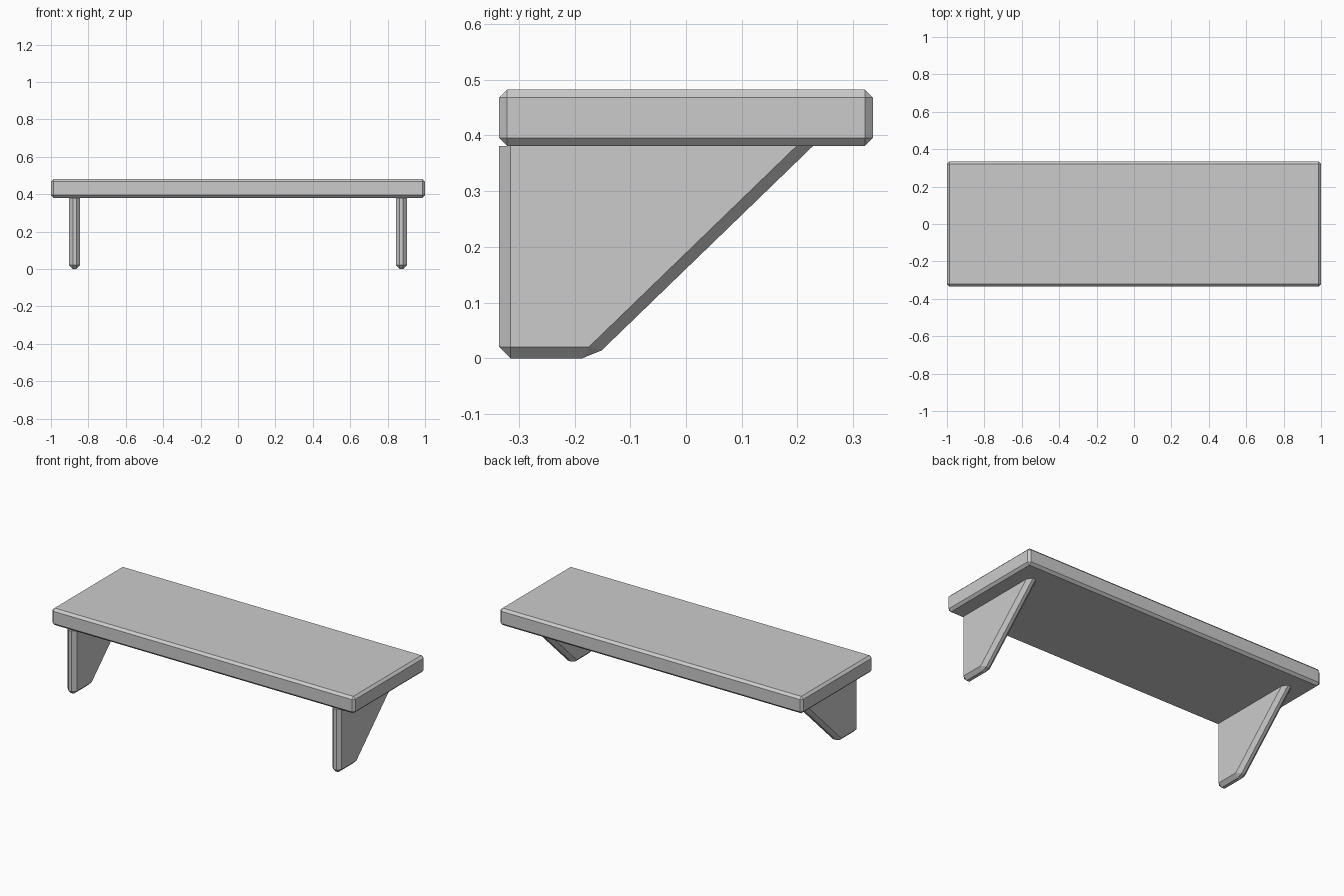
import bpy
import bmesh

cube = bpy.data.objects.get("Cube")
if cube:
    bpy.data.objects.remove(cube, do_unlink=True)

GREY = (0.6, 0.6, 0.6, 1.0)
grey = bpy.data.materials.new("light_grey")
grey.use_nodes = True
grey.diffuse_color = GREY
grey.node_tree.nodes["Principled BSDF"].inputs["Base Color"].default_value = GREY


def chamfered_prism(name, profile, x_min, x_max, chamfer, square_top=False):
    """Extrude a (y, z) profile along x and chamfer its edges."""
    bm = bmesh.new()
    face = bm.faces.new([bm.verts.new((x_min, y, z)) for y, z in profile])
    moved = bmesh.ops.extrude_face_region(bm, geom=[face])["geom"]
    verts = [v for v in moved if isinstance(v, bmesh.types.BMVert)]
    bmesh.ops.translate(bm, verts=verts, vec=(x_max - x_min, 0, 0))
    bmesh.ops.recalc_face_normals(bm, faces=bm.faces)
    top = max(z for y, z in profile) - 0.001
    edges = [e for e in bm.edges
             if not (square_top and all(v.co.z > top for v in e.verts))]
    bmesh.ops.bevel(bm, geom=edges, offset=chamfer, offset_type='OFFSET',
                    segments=1, affect='EDGES', clamp_overlap=True)
    bmesh.ops.recalc_face_normals(bm, faces=bm.faces)
    mesh = bpy.data.meshes.new(name)
    bm.to_mesh(mesh)
    bm.free()
    mesh.materials.append(grey)
    obj = bpy.data.objects.new(name, mesh)
    bpy.context.collection.objects.link(obj)
    return obj


DEPTH, UNDERSIDE, TOP = 0.335, 0.381, 0.482

# Shelf board
board = [(-DEPTH, UNDERSIDE), (DEPTH, UNDERSIDE), (DEPTH, TOP), (-DEPTH, TOP)]
chamfered_prism("shelf_board", board, -1.0, 1.0, 0.014)

# Sloping brackets, left square where they meet the board
bracket = [(-DEPTH, 0), (-0.166, 0), (0.228, UNDERSIDE), (-DEPTH, UNDERSIDE)]
for name, x in (("left_bracket", 0.874), ("right_bracket", -0.874)):
    chamfered_prism(name, bracket, x - 0.03, x + 0.03, 0.0205, square_top=True)
